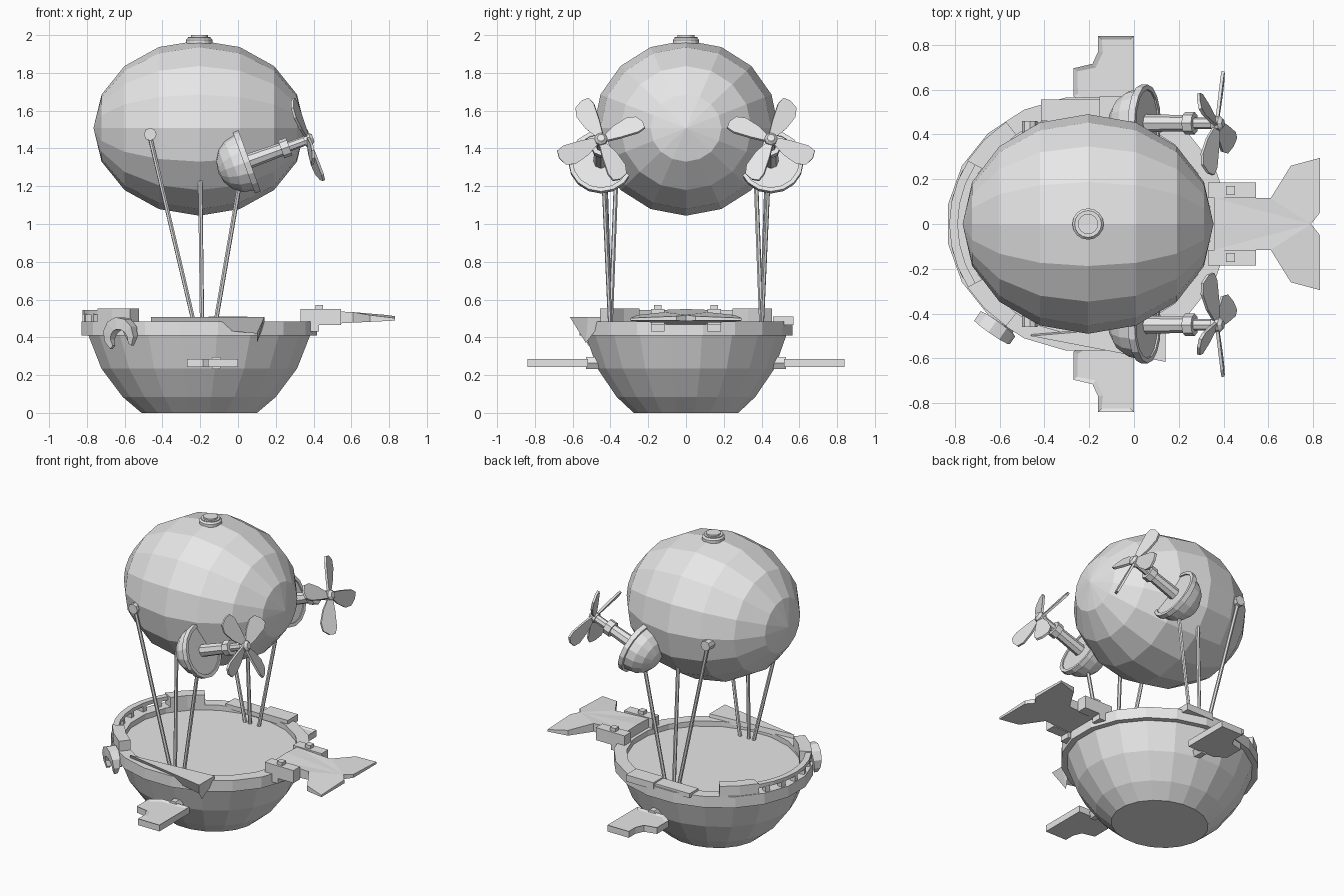
import bpy, bmesh, math
from mathutils import Matrix, Vector

cube = bpy.data.objects.get("Cube")
if cube:
    bpy.data.objects.remove(cube, do_unlink=True)

grey = bpy.data.materials.new("plain grey")
grey.use_nodes = True
grey.diffuse_color = (0.8, 0.8, 0.8, 1)
grey.node_tree.nodes["Principled BSDF"].inputs["Base Color"].default_value = (0.8, 0.8, 0.8, 1)

CX = -0.205          # shared centre of hull and balloon
RX, RY = 0.632, 0.572  # rim radii


def finish(name, bm, matrix=Matrix()):
    bm.transform(matrix)
    bmesh.ops.remove_doubles(bm, verts=bm.verts, dist=1e-5)
    bmesh.ops.recalc_face_normals(bm, faces=bm.faces)
    mesh = bpy.data.meshes.new(name)
    bm.to_mesh(mesh)
    bm.free()
    mesh.materials.append(grey)
    obj = bpy.data.objects.new(name, mesh)
    bpy.context.collection.objects.link(obj)
    return obj


def loft(name, rings, matrix=Matrix(), caps=True):
    """Join equal closed rings of points into one skin."""
    bm = bmesh.new()
    loops = [[bm.verts.new(p) for p in ring] for ring in rings]
    n = len(loops[0])
    for a, b in zip(loops, loops[1:]):
        for i in range(n):
            j = (i + 1) % n
            bm.faces.new((a[i], a[j], b[j], b[i]))
    if caps:
        bm.faces.new(loops[0])
        bm.faces.new(loops[-1])
    return finish(name, bm, matrix)


def lathe(name, profile, n, matrix=Matrix(), sx=1, sy=1, turn=0.0):
    """Spin (radius, height) points about local z."""
    steps = [2 * math.pi * (i + turn) / n for i in range(n)]
    rings = [[(max(r, 1e-4) * sx * math.cos(a), max(r, 1e-4) * sy * math.sin(a), h)
              for a in steps] for r, h in profile]
    return loft(name, rings, matrix)


def prism(name, outline, z0, z1, matrix=Matrix()):
    return loft(name, [[(x, y, z) for x, y in outline] for z in (z0, z1)], matrix)


def box(name, x0, x1, y0, y1, z0, z1):
    return prism(name, [(x0, y0), (x1, y0), (x1, y1), (x0, y1)], z0, z1)


def rod(name, p, q, r, n=6):
    p, q = Vector(p), Vector(q)
    d = q - p
    m = Matrix.Translation(p) @ d.to_track_quat('Z', 'Y').to_matrix().to_4x4()
    return lathe(name, [(r, 0), (r, d.length)], n, m)


def rim_band(name, a0, a1, n, k0, k1, z0, z1):
    """Bar that follows the rim between two angles in degrees."""
    rings = []
    for i in range(n + 1):
        a = math.radians(a0 + (a1 - a0) * i / n)
        c, s = RX * math.cos(a), RY * math.sin(a)
        rings.append([(CX + c * k, s * k, z) for k, z in
                      ((k0, z0), (k1, z0), (k1, z1), (k0, z1))])
    return loft(name, rings)


# Balloon: faceted ellipsoid with its poles on x
arc = [math.pi * i / 8 for i in range(9)]
lathe("balloon", [(math.sin(a), -0.56 * math.cos(a)) for a in arc], 16,
      Matrix.Translation((CX, 0, 1.508)) @ Matrix.Rotation(math.pi / 2, 4, 'Y'),
      0.464, 0.49)
lathe("balloon_cap", [(0.07, 1.95), (0.07, 1.975), (0.06, 1.985), (0.06, 1.99),
                      (0.045, 1.99), (0.045, 2.0)], 16, Matrix.Translation((CX, 0, 0)))

# Hull with raised rim and sunken deck
lathe("hull", [(0, 0), (0.49, 0), (0.65, 0.085), (0.83, 0.235), (0.94, 0.41), (1, 0.41),
               (1, 0.485), (0.87, 0.485), (0.87, 0.45), (0, 0.45)], 20,
      Matrix.Translation((CX, 0, 0)), RX, RY, 0.5)

# Bow rail and its posts
rim_band("bow_rail", 150, 210, 6, 0.92, 0.98, 0.52, 0.545)
for i in range(5):
    a = 156 + 12 * i
    rim_band("rail_post", a - 1.5, a + 1.5, 1, 0.92, 0.98, 0.48, 0.525)

# Plates on the left rim
box("rim_plate_long", -0.415, -0.155, 0.46, 0.555, 0.47, 0.5)
box("rim_plate_short", -0.155, 0.05, 0.46, 0.57, 0.465, 0.51)

# Bent plate on the right rim, with a spike pointing outwards
loft("bent_rim_plate", [
    [(-0.46, -0.49, 0.475), (0.14, -0.45, 0.475), (0.1, -0.53, 0.37), (0.1, -0.56, 0.42)],
    [(-0.46, -0.5, 0.508), (0.14, -0.45, 0.508), (0.14, -0.52, 0.508), (0.14, -0.615, 0.508)]])

# Hook hanging on the right side of the bow
hook = Matrix.Translation((-0.62, -0.465, 0.4)) @ Matrix.Rotation(math.radians(-35), 4, 'Z')
rings = []
for i in range(9):
    a = math.radians(-30 + 255 * i / 8)
    w = 0.012 + 0.02 * math.sin(math.pi * i / 8)
    rings.append([((0.075 + u) * math.cos(a), v, (0.075 + u) * math.sin(a))
                  for u, v in ((-w, -w), (w, -w), (w, w), (-w, w))])
loft("hook", rings, hook)
rod("hook_stem", (-0.6, -0.45, 0.47), (-0.56, -0.48, 0.39), 0.025)

# Rear tail: ridged plate built from two mirrored halves
tail = [(0.79, 0), (0.36, 0), (0.36, 0.115), (0.61, 0.115), (0.7, 0.26),
        (0.83, 0.295), (0.83, 0.05)]
bm = bmesh.new()
for s in (1, -1):
    top = [bm.verts.new((x, s * y, 0.55 - 0.11 * max(x - 0.5, 0) - 0.04 * y)) for x, y in tail]
    low = [bm.verts.new((x, s * y, 0.465 + 0.05 * (x - 0.36))) for x, y in tail]
    n = len(tail)
    for i in range(1, n - 1):
        bm.faces.new((top[0], top[i], top[i + 1]))
        bm.faces.new((low[0], low[i], low[i + 1]))
    for i in range(1, n):
        j = (i + 1) % n
        bm.faces.new((top[i], top[j], low[j], low[i]))
finish("tail", bm)

fin_outline = [(0, 0.84), (-0.16, 0.84), (-0.16, 0.77), (-0.185, 0.715), (-0.27, 0.695),
               (-0.27, 0.57), (-0.2, 0.52), (0, 0.52)]
blade = [(0.02, -0.015), (0.09, -0.055), (0.17, -0.078), (0.22, -0.065), (0.243, -0.02),
         (0.24, 0.02), (0.2, 0.035), (0.1, 0.03), (0.02, 0.02)]
tilt = math.radians(20)

for s, side in ((1, "left"), (-1, "right")):
    # Tail brackets
    y0, y1 = sorted((s * 0.115, s * 0.185))
    box(side + "_tail_bracket", 0.33, 0.545, y0, y1, 0.465, 0.55)
    box(side + "_bracket_stud", 0.41, 0.45, s * 0.15 - 0.02, s * 0.15 + 0.02, 0.54, 0.572)
    box(side + "_bracket_foot", 0.36, 0.43, y0, y1, 0.43, 0.48)

    # Bow block
    rim_band(side + "_bow_block", s * 126, s * 150, 2, 0.86, 0.985, 0.47, 0.553)

    # Side fin with a recessed panel, and its joint
    fin = prism(side + "_side_fin", [(x, s * y) for x, y in fin_outline], 0.243, 0.286)
    bm = bmesh.new()
    bm.from_mesh(fin.data)
    panel = [f for f in bm.faces if f.normal.z > 0.9]
    bmesh.ops.inset_region(bm, faces=panel, thickness=0.022, depth=-0.008)
    bm.to_mesh(fin.data)
    bm.free()
    rod(side + "_fin_joint", (-0.115, s * 0.44, 0.265), (-0.115, s * 0.53, 0.265), 0.037)

    # Ropes and the eye that holds the first one
    for top, foot in (((-0.468, 0.435, 1.47), -0.225), ((-0.2, 0.37, 1.24), -0.19),
                      ((0.01, 0.435, 1.22), -0.125)):
        x, y, z = top
        rod(side + "_rope", (foot, s * 0.4, 0.44), (x, s * y, z), 0.012)
    rod(side + "_rope_eye", (-0.465, s * 0.4, 1.475), (-0.465, s * 0.46, 1.475), 0.034, 8)

    # Engine pod: dome, shaft and propeller along a tilted axis
    frame = Matrix(((0, -math.sin(tilt), math.cos(tilt), 0.05),
                    (s, 0, 0, s * 0.45),
                    (0, math.cos(tilt), math.sin(tilt), 1.33),
                    (0, 0, 0, 1)))
    dome = [(0.155 * math.sin(a), -0.02 - 0.145 * math.cos(a))
            for a in (math.radians(22.5 * i) for i in range(5))]
    lathe(side + "_engine_pod", dome + [(0.172, -0.02), (0.172, 0.012), (0.15, 0.012),
                                        (0.15, 0.004), (0, 0.004)], 16, frame)
    lathe(side + "_engine_shaft", [(0.04, 0), (0.036, 0.19), (0.05, 0.19), (0.05, 0.235),
                                   (0.026, 0.235), (0.026, 0.33)], 8, frame)
    lathe(side + "_propeller_hub", [(0.034, 0.32), (0.034, 0.355), (0.02, 0.37)], 8, frame)
    for i in range(4):
        turn = (frame @ Matrix.Translation((0, 0, 0.34))
                @ Matrix.Rotation(math.radians(70 + 90 * i), 4, 'Z')
                @ Matrix.Rotation(math.radians(18), 4, 'X'))
        prism(side + "_propeller_blade", blade, -0.007, 0.007, turn)
